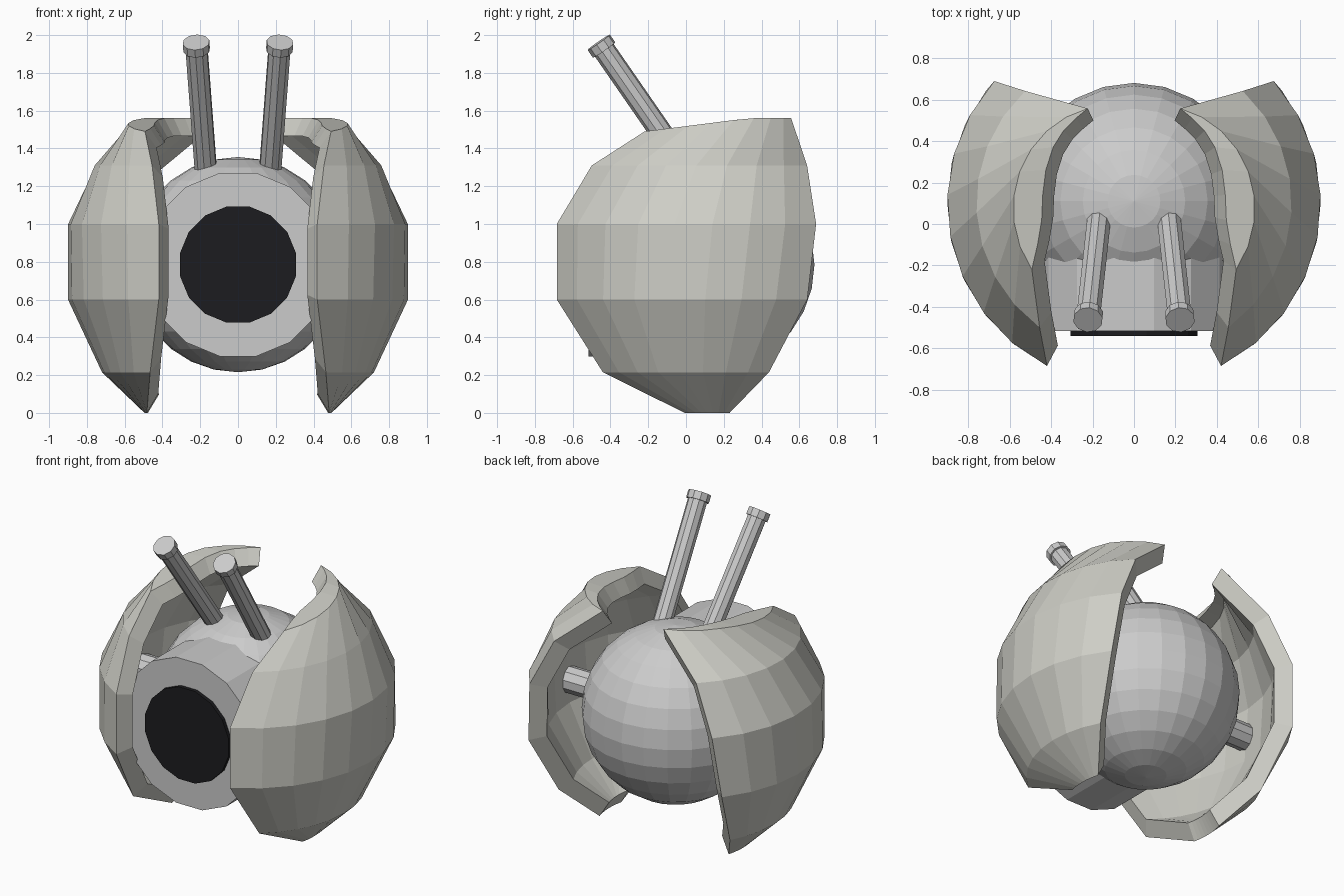
import bpy, bmesh
from math import sin, cos, radians, pi
from mathutils import Vector

if "Cube" in bpy.data.objects:
    bpy.data.objects.remove(bpy.data.objects["Cube"])

C = Vector((0, 0.11, 0.785))      # centre of the ball


def material(name, rgb):
    m = bpy.data.materials.new(name)
    m.diffuse_color = (*rgb, 1)
    m.use_nodes = True
    m.node_tree.nodes["Principled BSDF"].inputs["Base Color"].default_value = m.diffuse_color
    return m


shell_mat = material("shell_grey", (0.62, 0.62, 0.57))
black = material("black", (0.012, 0.012, 0.014))


def rod(name, a, b, radius, sides, roll=0.0, mat=None):
    """Cylinder running from point a to point b."""
    a, b = Vector(a), Vector(b)
    d = b - a
    bpy.ops.mesh.primitive_cylinder_add(vertices=sides, radius=radius, depth=d.length)
    o = bpy.context.object
    o.name = name
    for v in o.data.vertices:
        x, y, z = v.co
        v.co = (x * cos(roll) - y * sin(roll), x * sin(roll) + y * cos(roll), z)
    o.rotation_euler = d.to_track_quat('Z', 'Y').to_euler()
    o.location = (a + b) / 2
    if mat:
        o.data.materials.append(mat)
    return o


# Ball body
bpy.ops.mesh.primitive_uv_sphere_add(segments=24, ring_count=14, radius=0.57, location=C)
bpy.context.object.name = "ball_body"

# Front barrel and black lens
rod("front_barrel", (0, 0, C.z), (0, -0.515, C.z), 0.495, 16, pi / 16)
rod("lens", (0, -0.50, C.z), (0, -0.54, C.z), 0.313, 16, pi / 16, black)

# Shell rows from bottom up: z, radius, front angle, back angle
ROWS = [(0.0, 0.475, -13, 16), (0.215, 0.70, -50.5, 29), (0.6, 0.88, -63, 38),
        (1.0, 0.88, -63, 42), (1.31, 0.74, -54, 47), (1.49, 0.57, -34, 66)]
# Edge of the top opening, front to back
RIM = [(0.49, -0.22), (0.465, -0.10), (0.445, 0.02), (0.44, 0.14), (0.425, 0.26),
       (0.39, 0.37), (0.34, 0.45), (0.28, 0.51), (0.22, 0.56)]
N = len(RIM)


def top_z(y):
    return 1.49 + 0.07 * min(1, max(0, (y + 0.22) / 0.55))


def shell(name, side):
    grid = []
    for k, (z, r, a0, a1) in enumerate(ROWS):
        row = []
        for i in range(N):
            t = i / (N - 1)
            a = radians(a0 + (a1 - a0) * t)
            rr = r - 0.07 * t ** 2 if k == 5 else r
            x, y = 0.02 + rr * cos(a), 0.10 + rr * sin(a)
            row.append(Vector((x, y, top_z(y) if k == 5 else z)))
        grid.append(row)
    rim = [Vector((x, y, top_z(y))) for x, y in RIM]
    rim[0], rim[-1] = grid[-1][0].copy(), grid[-1][-1].copy()
    grid.append(rim)

    bm = bmesh.new()
    mid = Vector((0, 0.10, 0.80))
    skins = []
    for s in (1.0, 0.875):        # outer skin, then inner skin
        skins.append([[bm.verts.new(((mid + (p - mid) * s) * Vector((1, 1, 1)).x))
                       for p in row] for row in grid])
    for skin in skins:
        for r0, r1 in zip(skin, skin[1:]):
            for i in range(N - 1):
                bm.faces.new((r0[i], r0[i + 1], r1[i + 1], r1[i]))

    # Wall joining the two skins around the border
    def border(g):
        return (g[0] + [r[-1] for r in g[1:]] + g[-1][-2::-1]
                + [r[0] for r in g[-2:0:-1]])
    o_b, i_b = border(skins[0]), border(skins[1])
    for j in range(len(o_b)):
        k = (j + 1) % len(o_b)
        bm.faces.new((o_b[j], o_b[k], i_b[k], i_b[j]))
    for v in bm.verts:
        v.co.x *= side
    bmesh.ops.remove_doubles(bm, verts=bm.verts, dist=0.0005)
    bmesh.ops.recalc_face_normals(bm, faces=bm.faces)
    me = bpy.data.meshes.new(name)
    bm.to_mesh(me)
    bm.free()
    me.materials.append(shell_mat)
    bpy.context.collection.objects.link(bpy.data.objects.new(name, me))


for side, label in ((-1, "left"), (1, "right")):
    shell(label + "_shell", side)
    # Peg joining the ball to the shell
    rod(label + "_peg", (side * 0.5, C.y, C.z), (side * 0.80, C.y, C.z), 0.085, 10)
    # Stalk with a slightly wider cap
    base = Vector((side * 0.17, 0.01, 1.28))
    tip = Vector((side * 0.222, -0.462, 1.962))
    d = (tip - base).normalized()
    rod(label + "_stalk", base, tip, 0.06, 10)
    rod(label + "_stalk_cap", tip - d * 0.05, tip, 0.072, 10)
